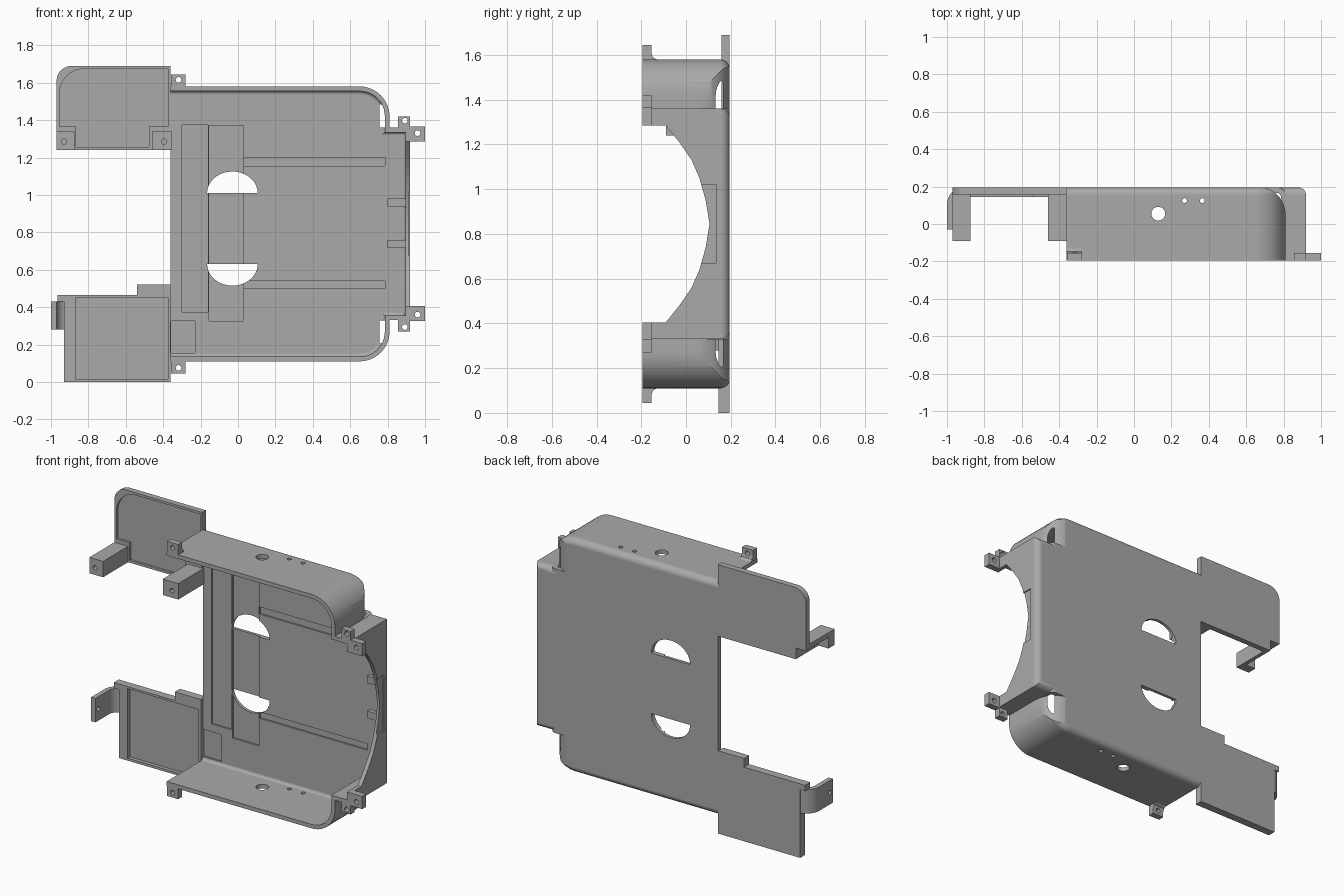
import bpy, bmesh, math

if "Cube" in bpy.data.objects:
    bpy.data.objects.remove(bpy.data.objects["Cube"], do_unlink=True)

H = 1.69                      # overall height, used for top/bottom mirroring
BACK, FLOOR, FRONT = 0.195, 0.165, -0.195

grey = bpy.data.materials.new("plain_grey")
grey.use_nodes = True
grey.diffuse_color = (0.4, 0.4, 0.4, 1)
grey.node_tree.nodes["Principled BSDF"].inputs["Base Color"].default_value = (0.4, 0.4, 0.4, 1)


def prism(name, pts, lo, hi, axis="y", fillet=0.0):
    """Extrude a 2D profile along an axis; fillet rounds the far edge, except at its left end."""
    place = {"x": lambda a, b, d: (d, a, b),
             "y": lambda a, b, d: (a, d, b),
             "z": lambda a, b, d: (a, b, d)}[axis]
    bm = bmesh.new()
    near = [bm.verts.new(place(a, b, lo)) for a, b in pts]
    far = [bm.verts.new(place(a, b, hi)) for a, b in pts]
    bm.faces.new(near)
    bm.faces.new(far)
    for i in range(len(pts)):
        j = (i + 1) % len(pts)
        bm.faces.new((near[i], near[j], far[j], far[i]))
    bmesh.ops.recalc_face_normals(bm, faces=bm.faces)
    if fillet:
        left = min(v.co.x for v in bm.verts) + 1e-4
        rim = [e for e in bm.edges if all(v in far for v in e.verts)
               and not all(v.co.x < left for v in e.verts)]
        bmesh.ops.bevel(bm, geom=rim, offset=fillet, segments=6, profile=0.5, affect="EDGES")
    mesh = bpy.data.meshes.new(name)
    bm.to_mesh(mesh)
    bm.free()
    mesh.materials.append(grey)
    ob = bpy.data.objects.new(name, mesh)
    bpy.context.collection.objects.link(ob)
    return ob


def rect(a0, a1, b0, b1):
    return [(a0, b0), (a1, b0), (a1, b1), (a0, b1)]


def arc(cx, cy, rx, ry, start, end, n=16):
    angles = [math.radians(start + (end - start) * i / n) for i in range(n + 1)]
    return [(cx + rx * math.cos(t), cy + ry * math.sin(t)) for t in angles]


def circle(cx, cy, r):
    return arc(cx, cy, r, r, 0, 345, 23)


def flip(pts):
    return [(a, H - b) for a, b in pts]


def cut(ob, pts, lo, hi, axis="y", fillet=0.0):
    """Subtract an extruded profile from an object."""
    tool = prism("cutter", pts, lo, hi, axis, fillet)
    mod = ob.modifiers.new("cut", "BOOLEAN")
    mod.operation, mod.solver, mod.object = "DIFFERENCE", "EXACT", tool
    bpy.context.view_layer.objects.active = ob
    bpy.ops.object.modifier_apply(modifier=mod.name)
    bpy.data.objects.remove(tool, do_unlink=True)


def tray_outline(t, left):
    """Tray silhouette inset by t, with rounded corners and a stepped right side."""
    half = [(left, 1.58 - t)] + arc(0.65, 1.42, 0.16 - t, 0.16 - t, 90, 0, 12)
    half += [(0.81 - t, 1.36 - t), (0.92 - t, 1.36 - t)]
    return half + flip(half)[::-1]


# Main tray: shell, open at the front and left
tray = prism("tray", tray_outline(0, -0.36), FRONT, BACK, fillet=0.04)
cut(tray, tray_outline(0.025, -0.5), -0.4, FLOOR, fillet=0.018)

# Curved cut-out and outer recess of the right wall
bow = [(-0.3, 0.405), (-0.09, 0.405), (-0.03, 0.48), (0.025, 0.56), (0.06, 0.64),
       (0.088, 0.74), (0.105, 0.845)]
cut(tray, bow + flip(bow)[-2::-1], 0.87, 1.0, "x")
cut(tray, rect(0.07, 0.135, 0.67, 1.02), 0.912, 1.0, "x")

# Rounded corner openings
corner = arc(0.66, 0.05, 0.15, 0.15, 92, -2) + [(0.95, 0.045), (0.95, 0.3), (0.655, 0.3)]
cut(tray, corner, 1.361, 1.8, "z")
cut(tray, corner, -0.1, H - 1.361, "z")

# Holes through the top and bottom walls
for x, y, r in ((0.13, 0.055, 0.037), (0.27, 0.125, 0.013), (0.365, 0.125, 0.013)):
    cut(tray, circle(x, y, r), -0.1, 1.8, "z")

# Shallow recesses in the floor
for box in ((-0.30, -0.16, 0.375, 1.375), (-0.155, 0.03, 0.325, 1.37),
            (0.032, 0.785, 1.155, 1.20), (0.032, 0.785, 0.5, 0.54),
            (-0.358, -0.23, 0.155, 0.325)):
    cut(tray, rect(*box), 0.1, FLOOR + 0.011)

# Half-round windows in the floor
dome = arc(-0.03, 1.01, 0.135, 0.115, 0, 180, 24)
cut(tray, dome, 0, 0.4)
cut(tray, [(x, 1.64 - z) for x, z in dome], 0, 0.4)

parts = [tray]

# Small ribs by the right wall
for i, z in enumerate((0.715, 0.935)):
    parts.append(prism(f"wall_rib_{i + 1}", rect(0.80, 0.90, z, z + 0.045), 0.14, 0.175))

# Screw lugs, mirrored top and bottom
lug = [(FRONT, 1.565), (FRONT, 1.645), (-0.155, 1.645), (-0.155, 1.61),
       (-0.148, 1.59), (-0.13, 1.58), (-0.13, 1.565)]
for side, f in (("top", lambda p: p), ("bottom", flip)):
    ear = prism(f"{side}_edge_lug", f(lug), -0.358, -0.28, "x")
    cut(ear, f(circle(-0.318, 1.615, 0.015)), -0.4, 0)
    step = prism(f"{side}_corner_lug", f(rect(0.855, 0.92, 1.34, 1.42)), FRONT, -0.155)
    cut(step, f(circle(0.892, 1.397, 0.015)), -0.4, 0)
    outer = prism(f"{side}_outer_lug", f(rect(0.9, 1.0, 1.285, 1.365)), FRONT, -0.155)
    cut(outer, f(circle(0.96, 1.33, 0.015)), -0.4, 0)
    parts += [ear, step, outer]

# Upper wing with a recessed panel
wing = prism("upper_wing", [(-0.97, 1.24), (-0.36, 1.24), (-0.36, 1.69)]
             + arc(-0.89, 1.61, 0.08, 0.08, 90, 180, 8), 0.158, BACK)
cut(wing, [(-0.955, 1.365), (-0.865, 1.365), (-0.865, 1.255), (-0.475, 1.255), (-0.475, 1.365),
           (-0.375, 1.365), (-0.375, 1.675)] + arc(-0.82, 1.54, 0.135, 0.135, 90, 180, 10),
    0, 0.172)
cut(wing, rect(-1.1, -0.9, 1.2, 1.31), 0, 0.4)
parts.append(wing)

# Two arms reaching forward from the upper wing
for name, x0, x1, hole in (("outer_arm", -0.97, -0.875, -0.93), ("inner_arm", -0.46, -0.352, -0.395)):
    arm = prism(name, rect(x0, x1, 1.24, 1.34), -0.09, 0.175)
    cut(arm, circle(hole, 1.285, 0.014), -0.3, -0.05)
    if name == "outer_arm":
        cut(arm, rect(-1.1, -0.9, 1.2, 1.31), -0.03, 0.4)
    parts.append(arm)

# Lower wing with a recessed panel
low = prism("lower_wing", [(-0.93, 0), (-0.36, 0), (-0.36, 0.52), (-0.54, 0.52), (-0.54, 0.465),
                           (-0.965, 0.465), (-0.965, 0.43), (-0.93, 0.43)], 0.145, BACK)
cut(low, rect(-0.87, -0.375, 0.015, 0.452), 0, 0.168)
parts.append(low)

# Curved bracket at the end of the lower wing
bend = arc(-0.91, 0.105, 0.09, 0.09, 90, 180) + [(-1.0, -0.03), (-0.97, -0.03)]
bend += arc(-0.91, 0.105, 0.06, 0.06, 180, 90)
bracket = prism("side_bracket", bend, 0.28, 0.43, "z")
cut(bracket, circle(0.0, 0.355, 0.014), -1.1, -0.9, "x")
parts.append(bracket)

# Smooth the rounded surfaces, keep hard edges crisp
for ob in parts:
    bpy.ops.object.select_all(action="DESELECT")
    ob.select_set(True)
    bpy.context.view_layer.objects.active = ob
    bpy.ops.object.shade_smooth_by_angle(angle=math.radians(30))
    normals = ob.modifiers.new("even_normals", "WEIGHTED_NORMAL")
    normals.keep_sharp = True
